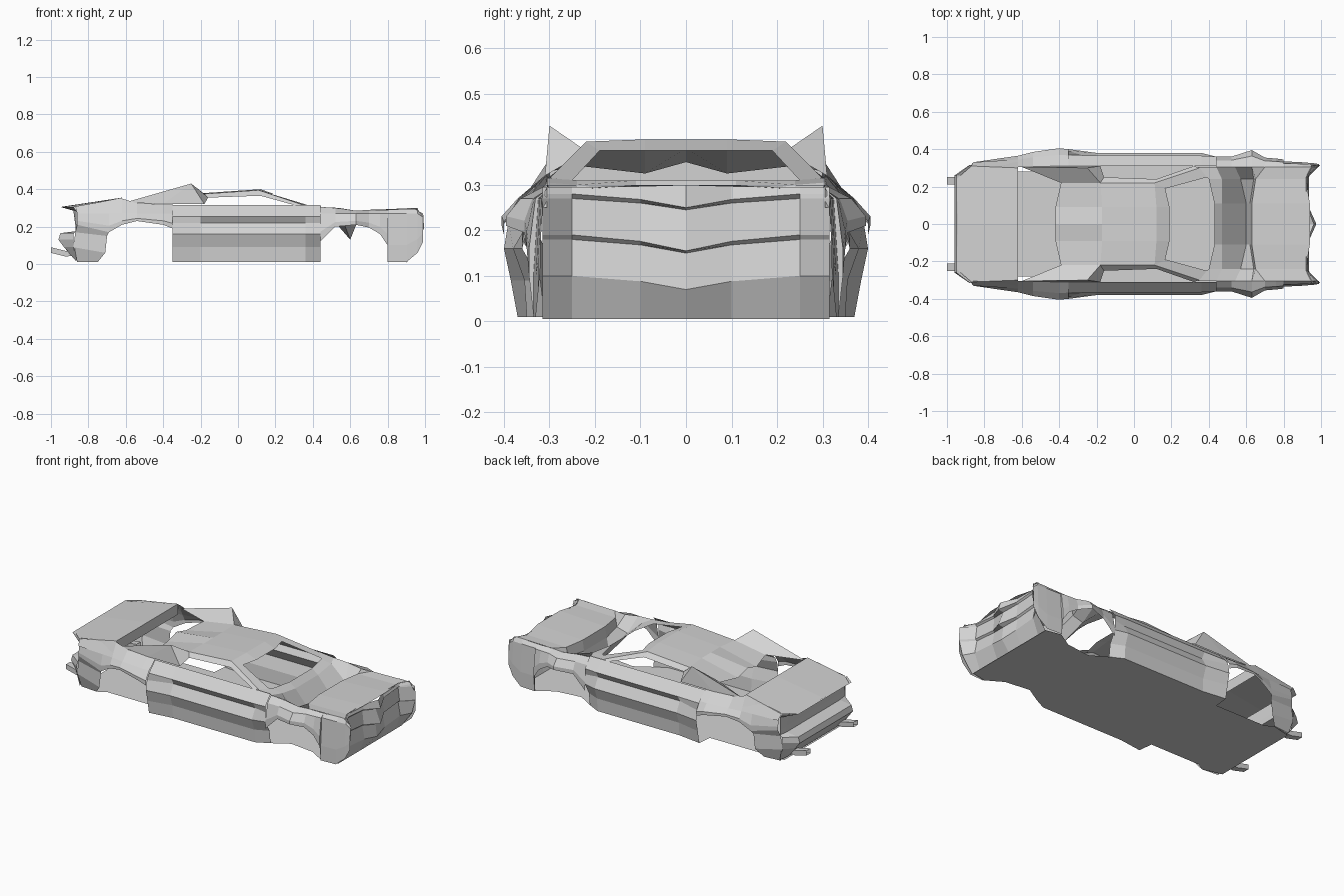
import bpy
import bmesh
from mathutils import Vector

if "Cube" in bpy.data.objects:
    bpy.data.objects.remove(bpy.data.objects["Cube"], do_unlink=True)

GREY = (.65, .65, .65, 1)
paint = bpy.data.materials.new("grey_body")
paint.use_nodes = True
paint.diffuse_color = GREY
paint.node_tree.nodes["Principled BSDF"].inputs["Base Color"].default_value = GREY


def finish(name, bm, centre):
    """Face every polygon away from centre, then mirror the half to the other side."""
    bmesh.ops.remove_doubles(bm, verts=bm.verts, dist=.001)
    bmesh.ops.dissolve_degenerate(bm, edges=bm.edges, dist=.001)
    bm.normal_update()
    for face in bm.faces:
        if face.normal.dot(face.calc_center_median() - Vector(centre)) < 0:
            face.normal_flip()
    mesh = bpy.data.meshes.new(name)
    bm.to_mesh(mesh)
    bm.free()
    mesh.materials.append(paint)
    obj = bpy.data.objects.new(name, mesh)
    bpy.context.collection.objects.link(obj)
    mirror = obj.modifiers.new("mirror", "MIRROR")
    mirror.use_axis = (False, True, False)
    mirror.use_clip = True


def sheet(name, rows, centre=(0, 0, .1)):
    """Skin a grid of points."""
    bm = bmesh.new()
    grid = [[bm.verts.new(point) for point in row] for row in rows]
    for row, following in zip(grid, grid[1:]):
        for i in range(len(row) - 1):
            bm.faces.new((row[i], row[i + 1], following[i + 1], following[i]))
    finish(name, bm, centre)


def panels(name, polygons, centre):
    """Separate flat panels welded where their corners meet."""
    bm = bmesh.new()
    for polygon in polygons:
        bm.faces.new([bm.verts.new(point) for point in polygon])
    finish(name, bm, centre)


def mix(start, end, share):
    return start + (end - start) * share


def across(widths, stations):
    """Rows of points at fixed widths, each station giving (x, z) per width."""
    return [[(x, y, z) for y, (x, z) in zip(widths, station)] for station in stations]


def fender(name, stations):
    """Flared side skin from the belt line down to the wheel opening."""
    rows = []
    for x, width, top, lip in stations:
        inner = min(.305, width)
        shoulder = min(.27, top)
        rows.append([
            (x, inner, top),
            (x, mix(inner, width, .65), shoulder),
            (x, width, mix(shoulder, lip, .65)),
            (x, width, lip),
        ])
    middle = mix(stations[0][0], stations[-1][0], .5)
    sheet(name, rows, (middle, 0, .15))


# Creased door and sill between the wheels, turning inward at the front wheel
door_levels = (.315, .255, .22, .16, .09, .01)
door_middle = (.31, .365, .345, .38, .355, .35)
door_profiles = {
    -.35: (.31, .37, .39, .4, .385, .37),
    -.2: door_middle,
    .36: door_middle,
    .44: (.31, .36, .36, .36, .32, .31),
}
sheet("door_side", [
    [(x, y, z) for y, z in zip(profile, door_levels)]
    for x, profile in door_profiles.items()
], (0, 0, .15))

# Rear quarter arching over the wheel
fender("rear_quarter", [
    (-.86, .33, .31, .21),
    (-.69, .355, .34, .17),
    (-.62, .365, .35, .21),
    (-.54, .385, .325, .23),
    (-.4, .405, .32, .21),
    (-.35, .4, .32, .19),
])

# Front fender arching over the wheel and running on to the nose
fender("front_fender", [
    (.44, .36, .305, .12),
    (.52, .36, .3, .2),
    (.63, .395, .285, .21),
    (.7, .355, .29, .195),
    (.76, .35, .29, .16),
    (.8, .345, .29, .1),
    (.8, .335, .29, .01),
    (.9, .33, .295, .01),
    (.96, .325, .295, .06),
    (.99, .32, .25, .12),
])


# Chevron nose, notched inward beside the centre
def nose_row(tip, hollow, corner, low, high):
    return [
        (tip, 0, low),
        (hollow, .1, mix(low, high, .6)),
        (hollow, .25, high),
        (corner, .315, high),
    ]


sheet("nose", [
    nose_row(tip=.96, hollow=.92, corner=.95, low=.3, high=.295),
    nose_row(tip=.975, hollow=.93, corner=.97, low=.25, high=.28),
    nose_row(tip=.94, hollow=.92, corner=.99, low=.245, high=.27),
    nose_row(tip=.975, hollow=.93, corner=.995, low=.155, high=.19),
    nose_row(tip=.94, hollow=.92, corner=.99, low=.15, high=.18),
    nose_row(tip=.95, hollow=.935, corner=.97, low=.07, high=.1),
    nose_row(tip=.9, hollow=.9, corner=.9, low=.005, high=.005),
], (.6, 0, .15))

# Bonnet, falling into a deep scoop behind its centre panel
bonnet_stations = [
    [(.43, .31), (.4, .31), (.34, .315)],
    [(.47, .28), (.47, .3), (.44, .305)],
    [(.6, .13), (.57, .21), (.54, .3)],
    [(.62, .22), (.64, .23), (.63, .285)],
    [(.63, .285), (.65, .285), (.7, .29)],
    [(.94, .3), (.92, .29), (.95, .295)],
]
sheet("bonnet", across((0, .11, .24, .305), [
    (station[0], *station) for station in bonnet_stations
]), (.65, 0, -1))

# Roof panels, with the rear spine sloping down between the fins
header, brow, crown = (.19, .375), (.12, .4), (-.17, .38)
sheet("roof", across((0, .09, .22), [
    (header, header, (.16, .375)),
    (brow, brow, (.11, .395)),
    (crown, crown, (-.18, .375)),
    ((-.42, .35), (-.42, .325), (-.39, .34)),
]), (0, 0, -1))

# Rail along the roof edge
roof_front, roof_rear = (.11, .22, .395), (-.18, .22, .375)
rail_front, rail_rear = (.12, .24, .365), (-.16, .25, .355)
panels("roof_rail", [(roof_front, rail_front, rail_rear, roof_rear)], (0, 0, .3))

# Windscreen pillar
sheet("windscreen_pillar", [
    [rail_front, roof_front, (.17, .19, .375)],
    [(.32, .31, .31), (.35, .3, .315), (.39, .25, .31)],
], (.2, 0, .1))

# Pointed fin running from the roof back along the belt line
tip, spine_corner = (-.25, .3, .43), (-.39, .22, .34)
belt_front, belt_middle, belt_rear = (-.18, .31, .32), (-.4, .31, .32), (-.6, .305, .33)
panels("roof_fin", [
    (tip, belt_front, belt_middle),
    (tip, belt_middle, belt_rear),
    (tip, roof_rear, rail_rear, belt_front),
    (tip, roof_rear, spine_corner, belt_rear),
], (-.35, .27, .3))

# Rear deck with cut corners
deck_middle, deck_corner = (-.62, 0, .355), (-.62, .3, .355)
lip_middle, lip_inner, lip_outer = (-.94, 0, .305), (-.95, .24, .305), (-.87, .31, .305)
panels("rear_deck", [
    (deck_middle, deck_corner, lip_outer, lip_inner, lip_middle),
    (deck_corner, lip_outer, (-.86, .33, .27), (-.62, .345, .27)),
], (-.8, 0, -1))

# Wall under the front edge of the deck
panels("deck_wall", [
    (deck_middle, deck_corner, (-.62, .3, .29), (-.62, 0, .29)),
], (-.8, 0, .3))

# Tail panel under the lip and stepped bumper
tail_steps = [(-.95, .305), (-.88, .285), (-.87, .21), (-.87, .175),
              (-.95, .165), (-.96, .13), (-.93, .09), (-.87, .02)]
sheet("tail", [
    [(x, 0, z), (x, .26, z), (mix(x, -.86, .8), .315, z)] for x, z in tail_steps
], (-.6, 0, .15))

# Bumper side between the tail and the rear wheel
sheet("rear_corner", [
    [(-.86, .33, .21), (-.69, .355, .17)],
    [(-.87, .315, .17), (-.7, .34, .15)],
    [(-.88, .315, .09), (-.71, .34, .06)],
    [(-.86, .3, .01), (-.75, .31, .01)],
], (-.8, 0, .1))

# Flat floor, narrowed beside the wheels
floor_plan = [(-.87, .28), (-.75, .31), (-.7, .28), (-.36, .28), (-.35, .37), (-.2, .35),
              (.36, .35), (.44, .31), (.54, .25), (.7, .27), (.8, .33), (.9, .31)]
sheet("floor", [[(x, 0, .01), (x, y, .01)] for x, y in floor_plan], (0, 0, 1))

# Twin exhaust pipes, four-sided and kicked up at the end
inner, outer, thickness = .21, .25, .03
pipe_outline = [(inner, 0), (outer, 0), (outer, thickness), (inner, thickness), (inner, 0)]
sheet("exhaust", [
    [(x, y, z + rise) for y, rise in pipe_outline]
    for x, z in ((-.84, .05), (-.92, .04), (-1, .06))
], (-.92, .23, .06))
